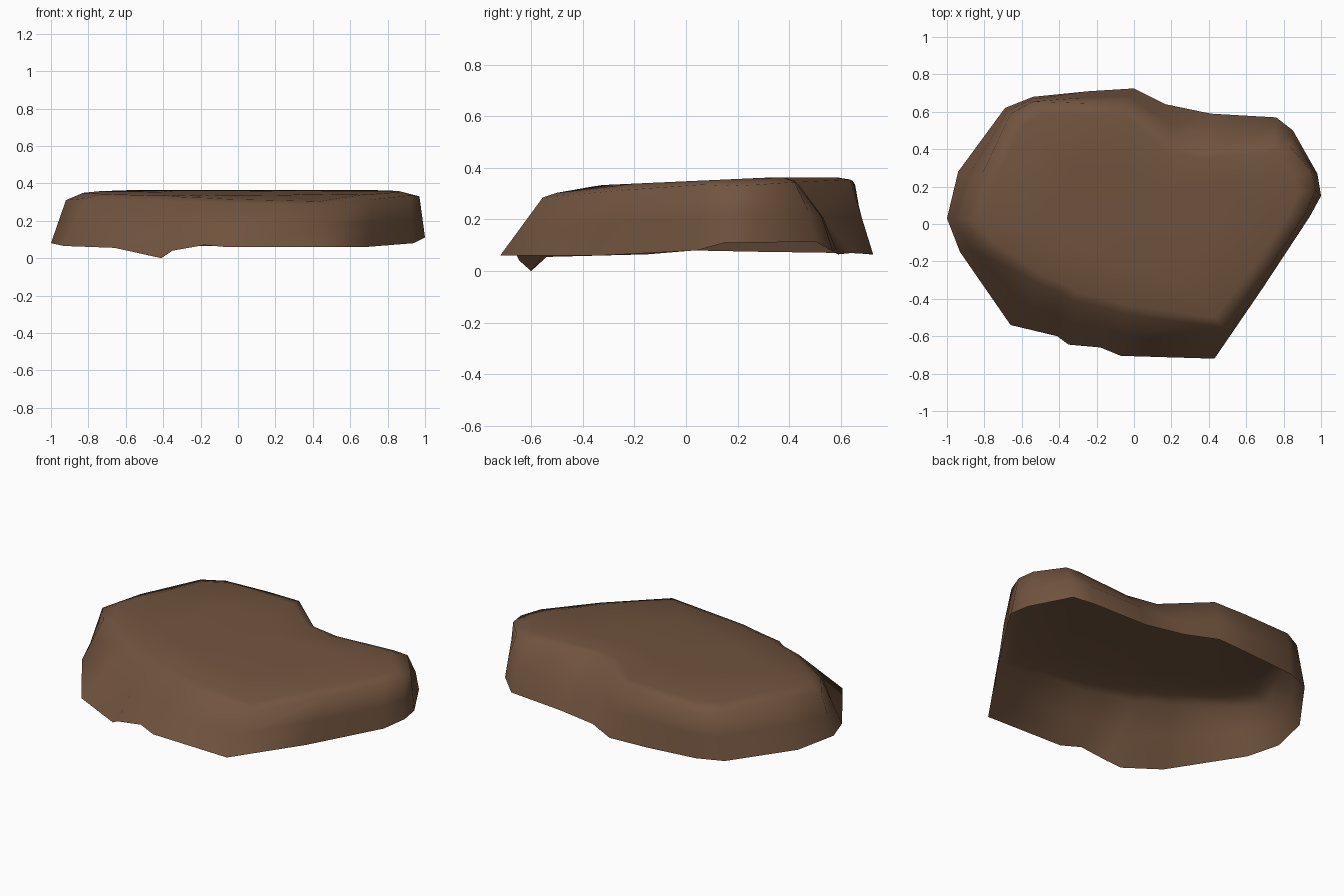
import bpy, bmesh

if "Cube" in bpy.data.objects:
    bpy.data.objects.remove(bpy.data.objects["Cube"])

# Matched outline pairs, counter-clockwise: ground edge (x, y, z), upper rim (x, y, z)
PAIRS = [
    (.43, -.72, .06, .48, -.555, .285), (.69, -.34, .06, .73, -.23, .315),
    (.94, .04, .08, .92, .06, .335), (1, .15, .11, .97, .18, .33),
    (.98, .27, .11, .95, .28, .335), (.85, .50, .115, .83, .42, .345),
    (.76, .57, .075, .74, .42, .35), (.41, .59, .065, .38, .39, .35),
    (.17, .64, .07, .20, .43, .345), (0, .725, .065, -.04, .635, .355),
    (-.24, .71, .065, -.25, .645, .35), (-.54, .68, .07, -.54, .655, .335),
    (-.69, .62, .07, -.66, .59, .335), (-.94, .28, .075, -.82, .25, .335),
    (-1, .03, .08, -.92, .03, .31), (-.93, -.15, .065, -.81, -.12, .32),
    (-.66, -.54, .055, -.53, -.31, .31), (-.41, -.60, 0, -.40, -.36, .305),
    (-.35, -.645, .04, -.33, -.41, .30), (-.18, -.66, .07, -.18, -.44, .30),
    (-.07, -.705, .06, -.05, -.48, .295),
]


def top_height(y):
    """Top surface rises gently to the back and falls off at the front."""
    return min(.363, .348 + .045 * y - .13 * max(0, -.33 - y))


def mid_point(p):
    """Halfway up the wall; the back right bulges outward."""
    t = .3 if p[0] > .3 and p[1] > .3 else .5
    return (p[0] + (p[3] - p[0]) * t, p[1] + (p[4] - p[1]) * t, (p[2] + p[5]) / 2)


bm = bmesh.new()
rings = [[bm.verts.new(p[:3]) for p in PAIRS],
         [bm.verts.new(mid_point(p)) for p in PAIRS],
         [bm.verts.new(p[3:]) for p in PAIRS]]
# Inner rings of the top surface
for s in (.9, .5):
    rings.append([bm.verts.new((p[3] * s, p[4] * s, top_height(p[4] * s))) for p in PAIRS])

# Sloping walls and top surface, open underneath
n = len(PAIRS)
for lower, upper in zip(rings, rings[1:]):
    for i in range(n):
        j = (i + 1) % n
        bm.faces.new((lower[i], lower[j], upper[j], upper[i]))
centre = bm.verts.new((0, 0, top_height(0)))
for i in range(n):
    bm.faces.new((rings[-1][i], rings[-1][(i + 1) % n], centre))

mesh = bpy.data.meshes.new("rock_slab")
bm.to_mesh(mesh)
bm.free()
rock = bpy.data.objects.new("rock_slab", mesh)
bpy.context.collection.objects.link(rock)

# Single brown stone colour, smooth shading
mat = bpy.data.materials.new("brown stone")
mat.diffuse_color = (.165, .088, .049, 1)
mat.use_nodes = True
mat.node_tree.nodes["Principled BSDF"].inputs["Base Color"].default_value = mat.diffuse_color
mesh.materials.append(mat)
for poly in mesh.polygons:
    poly.use_smooth = True
